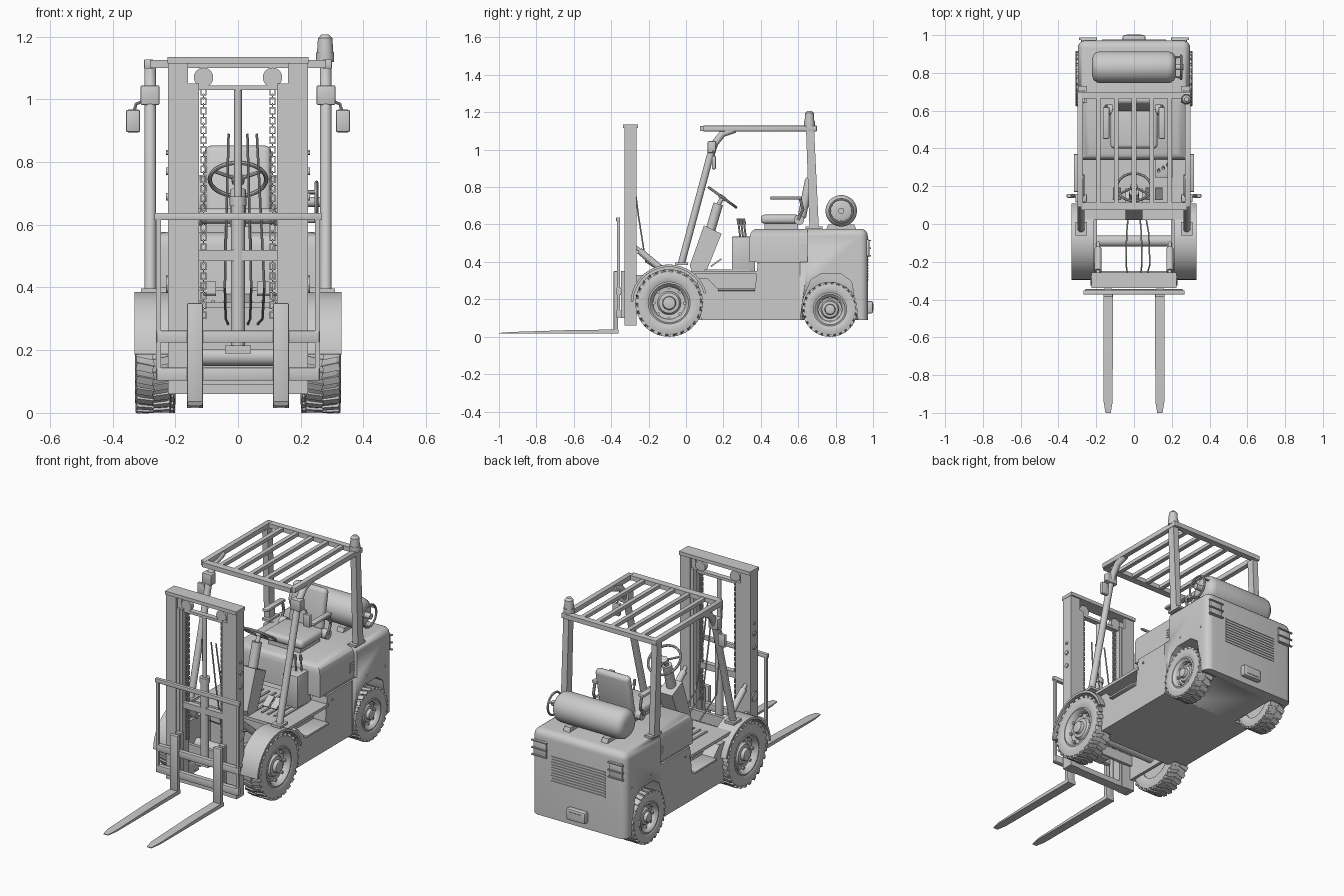
import bpy, bmesh
from math import pi, sin, cos, radians
from mathutils import Vector, Matrix

if "Cube" in bpy.data.objects:
    bpy.data.objects.remove(bpy.data.objects["Cube"])

# ---------- geometry helpers (each returns a bmesh in world coordinates) ----------
def box(x0, x1, y0, y1, z0, z1, bev=0, seg=2, pick=None):
    bm = bmesh.new()
    bmesh.ops.create_cube(bm, size=1, matrix=Matrix.Translation(((x0+x1)/2, (y0+y1)/2, (z0+z1)/2))
                          @ Matrix.Diagonal((x1-x0, y1-y0, z1-z0, 1)))
    if bev:
        es = [e for e in bm.edges if not pick or pick(e)]
        bmesh.ops.bevel(bm, geom=es, offset=bev, segments=seg, affect='EDGES', profile=0.5)
    return bm

def rot(bm, cent, axis, deg):
    bmesh.ops.rotate(bm, cent=cent, matrix=Matrix.Rotation(radians(deg), 3, axis), verts=bm.verts)
    return bm

def loft(rings, closed=False):
    bm = bmesh.new()
    rs = [[bm.verts.new(p) for p in r] for r in rings]
    n = len(rs[0])
    for a, b in zip(rs, rs[1:] + (rs[:1] if closed else [])):
        for i in range(n):
            bm.faces.new((a[i], a[(i+1) % n], b[(i+1) % n], b[i]))
    if not closed:
        bm.faces.new(rs[0])
        bm.faces.new(rs[-1])
    return bm

def prism(pts, x0, x1):
    return loft([[(x, y, z) for y, z in pts] for x in (x0, x1)])

def cyl(a, b, r, r2=None, n=24):
    bm, a, b = bmesh.new(), Vector(a), Vector(b)
    m = Matrix.Translation((a+b)/2) @ (b-a).to_track_quat('Z', 'Y').to_matrix().to_4x4()
    bmesh.ops.create_cone(bm, cap_ends=True, segments=n, radius1=r, radius2=r if r2 is None else r2,
                          depth=(b-a).length, matrix=m)
    return bm

def tube(pts, r, n=12, closed=False, ref=(1, 0, 0)):
    P, ref, rings = [Vector(p) for p in pts], Vector(ref), []
    for i, p in enumerate(P):
        a = P[i-1] if i or closed else p
        b = P[(i+1) % len(P)] if i < len(P)-1 or closed else p
        u = (b-a).cross(ref).normalized()
        v = (b-a).cross(u).normalized()
        rings.append([p + r*(cos(2*pi*k/n)*u + sin(2*pi*k/n)*v) for k in range(n)])
    return loft(rings, closed)

def hoop(c, normal, R, r, n=40):
    q = Vector(normal).to_track_quat('Z', 'Y')
    return tube([Vector(c) + q @ Vector((R*cos(2*pi*i/n), R*sin(2*pi*i/n), 0)) for i in range(n)], r, 8, True, normal)

def lathe(prof, c, n=56):
    bm = loft([[(x, c[0]+r*cos(2*pi*i/n), c[1]+r*sin(2*pi*i/n)) for x, r in prof] for i in range(n)], True)
    bmesh.ops.remove_doubles(bm, verts=bm.verts, dist=1e-5)
    return bm

def part(name, *bms, mir=False, angle=30):
    out, me = bmesh.new(), bpy.data.meshes.new(name)
    for b in bms:
        t = bpy.data.meshes.new('tmp')
        b.to_mesh(t)
        out.from_mesh(t)
        bpy.data.meshes.remove(t)
    bmesh.ops.recalc_face_normals(out, faces=out.faces)
    out.to_mesh(me)
    ob = bpy.data.objects.new(name, me)
    bpy.context.collection.objects.link(ob)
    bpy.ops.object.select_all(action='DESELECT')
    ob.select_set(True)
    bpy.context.view_layer.objects.active = ob
    bpy.ops.object.shade_smooth_by_angle(angle=radians(angle))
    if mir:
        ob.modifiers.new('mirror', 'MIRROR').use_mirror_merge = False
    return ob

# ---------- wheels ----------
def wheel(name, cx, cy, R, w, rim):
    c, h = (cy, R), w/2
    half = [(.85*h, rim), (.97*h, rim+.2*(R-rim)), (h, rim+.55*(R-rim)), (.93*h, .93*R), (.75*h, .965*R)]
    part(name+'_tire', lathe([(cx+x, r) for x, r in half] + [(cx-x, r) for x, r in half[::-1]], c), mir=True)
    lugs = []
    for i in range(26):
        for s in (1, -1):
            b = box(cx+s*.02*h, cx+s*.95*h, cy-.012, cy+.012, R+.92*R, 2*R)
            rot(b, (cx, cy, R), 'Z', s*12)
            lugs.append(rot(b, (cx, cy, R), 'X', 360*(i+(s > 0)*.5)/26))
    part(name+'_tread', *lugs, mir=True)
    prof = [(-.7*h, 0), (-.7*h, rim), (.9*h, rim+.004), (.95*h, rim-.004), (.75*h, rim-.016), (.4*h, rim-.022),
            (.35*h, .58*rim), (.6*h, .5*rim), (.65*h, .34*rim), (.95*h, .3*rim), (h, .2*rim), (h, 0)]
    bolts = []
    for i in range(8):
        y, z = cy+.76*rim*cos(i*pi/4), R+.76*rim*sin(i*pi/4)
        bolts.append(cyl((cx+.3*h, y, z), (cx+.6*h, y, z), .009, n=6))
    part(name+'_hub', lathe([(cx+x, r) for x, r in prof], c), *bolts, mir=True)

wheel('front_wheel', .27, -.09, .18, .116, .108)
wheel('rear_wheel', .255, .77, .146, .11, .085)
part('axles', cyl((-.25, -.09, .18), (.25, -.09, .18), .03), cyl((-.2, .77, .146), (.2, .77, .146), .025))

# ---------- body ----------
cw = part('counterweight', box(-.297, .297, .61, .972, .09, .577, .04, 5, lambda e: all(
    v.co.y > .9 for v in e.verts) and e.verts[0].co.z + e.verts[1].co.z > .5 or
    all(v.co.z > .5 for v in e.verts) and any(v.co.y > .9 for v in e.verts)))
arch = [(.6, 0), (.625, .2), (.67, .305), (.72, .335), (.83, .335), (.885, .295), (.935, 0)]
cut = part('arch_cutter', prism(arch, .19, .4), prism(arch, -.4, -.19), box(-.5, .5, .55, .65, .4, .7))
mod = cw.modifiers.new('arches', 'BOOLEAN')
mod.operation, mod.object = 'DIFFERENCE', cut
bpy.context.view_layer.objects.active = cw
bpy.ops.object.modifier_apply(modifier='arches')
bpy.data.objects.remove(cut)
part('chassis', box(-.22, .22, .03, .62, .09, .345))
part('side_panel', prism([(.08, .09), (.615, .09), (.615, .4), (.385, .4), (.368, .25), (.175, .25), (.118, .31), (.06, .31)],
     .2, .295), mir=True)
part('step_plate', box(.22, .318, .17, .37, .245, .257, .003), mir=True)
part('floor', box(-.3, .3, .02, .39, .335, .352), *[box(x/100-.006, x/100+.006, .1, .34, .35, .358) for x in range(-20, 21, 4)])
hood = [(.4, .28, .34), (.53, .28, .34), (.555, .272, .346), (.57, .255, .358), (.577, .23, .375)]
part('engine_hood', loft([[(-x, y, z), (x, y, z), (x, .652, z), (-x, .652, z)] for z, x, y in hood]),
     box(-.285, .285, .38, .65, .39, .405))
part('hood_vent', *[box(.275, .284, .61, .648, z, z+.008) for z in (.44, .455, .47, .485)], mir=True)
def arc(r, a0, a1, n=20):
    return [(-.09+r*cos(a0+(a1-a0)*i/n), .18+r*sin(a0+(a1-a0)*i/n)) for i in range(n+1)]
part('fender', prism(arc(.206, radians(15), radians(178)) + arc(.193, radians(178), radians(15)), .222, .33),
     prism(arc(.206, radians(15), radians(178)), .212, .222), mir=True)
part('grille', *[box(-.17, .17, .968, .976, .3+i*.0155, .308+i*.0155) for i in range(10)])
part('tow_hitch', box(-.06, .06, .965, 1.0, .125, .19, .008), box(-.04, .04, .99, 1.003, .14, .175))
part('rear_lamp', box(.2, .28, .965, .98, .43, .52, .004), *[box(.195, .29, .975, .988, z, z+.006) for z in (.43, .47, .512)], mir=True)
part('side_bolts', *[cyl((.29, y, z), (.3, y, z), .006, n=8) for y, z in ((.43, .36), (.74, .38), (.91, .37))], mir=True)

# ---------- overhead guard ----------
part('front_pillar', tube([(.28, -.025, .39), (.28, .13, .97), (.28, .155, 1.035), (.28, .195, 1.085), (.28, .26, 1.108)], .019, 16),
     box(.25, .31, -.06, .01, .383, .397), mir=True)
part('rear_pillar', prism([(.66, .58), (.71, .58), (.685, 1.105), (.642, 1.105)], .262, .297),
     box(.25, .297, .64, .73, .575, .588), mir=True)
part('roof_frame', box(.27, .3, .09, .7, 1.098, 1.128, .004), mir=True)
part('roof_bars', box(-.28, .28, .075, .115, 1.1, 1.126), box(-.28, .28, .665, .7, 1.1, 1.126),
     *[box(x-.012, x+.012, .1, .68, 1.104, 1.124) for x in (-.19, -.095, 0, .095, .19)])
part('beacon', cyl((.278, .66, 1.12), (.278, .66, 1.15), .029), cyl((.278, .66, 1.15), (.278, .66, 1.195), .026, .023),
     cyl((.278, .66, 1.195), (.278, .66, 1.207), .023, .012))
part('work_lamp', box(.25, .311, .115, .16, .982, 1.045, .006), mir=True)
part('mirror', box(.312, .357, .138, .16, .895, .967, .006), tube([(.29, .14, 1.0), (.325, .15, .985), (.335, .15, .95)], .005, 8, ref=(0, 1, 0)), mir=True)

# ---------- driver controls ----------
part('dash_column', prism([(.02, .38), (.096, .595), (.19, .55), (.11, .352), (.03, .352)], -.045, .045),
     cyl((0, .125, .55), (0, .172, .71), .026), cyl((0, .165, .69), (0, .195, .745), .012))
wc, wn = Vector((0, .195, .745)), Vector((0, .59, .81))
spokes = [wc + .09*(cos(a)*Vector((1, 0, 0)) + sin(a)*Vector((0, -.81, .59))) for a in (pi/6, 5*pi/6, -pi/2)]
part('steering_wheel', hoop(wc, wn, .09, .007), cyl(wc-wn*.012, wc+wn*.01, .02), *[cyl(wc, s, .006, n=8) for s in spokes])
part('pedals', *[rot(box(x-.02, x+.02, .13, .2, .39, .398), (x, .16, .39), 'X', 35) for x in (-.09, .08, .13)])
part('lever_console', box(.11, .205, .245, .37, .35, .535, .006))
for i, (x, y) in enumerate(((.13, .29), (.155, .305), (.18, .32))):
    part('lever_%d' % i, cyl((x, y, .53), (x, y-.01, .61), .005, n=8), cyl((x, y-.008, .6), (x, y-.012, .632), .01, .007, 10))

# ---------- seat ----------
part('seat', box(-.125, .125, .4, .61, .604, .652, .02, 4), box(-.1, .1, .42, .6, .575, .607),
     rot(box(-.107, .107, .595, .64, .63, .86, .022, 4), (0, .6, .63), 'X', -11))
part('armrest', box(.13, .165, .45, .62, .733, .75, .007), tube([(.148, .6, .625), (.148, .625, .68), (.148, .61, .74)], .008, 8),
     cyl((.115, .605, .625), (.15, .605, .625), .027), mir=True)

# ---------- gas tank ----------
part('gas_tank', lathe([(-.222, 0), (-.222, .045), (-.215, .065), (-.2, .079), (-.18, .084), (.18, .084), (.2, .079),
     (.215, .065), (.222, .045), (.222, 0)], (.83, .673)))
part('tank_collar', hoop((.25, .83, .673), (1, 0, 0), .062, .006), cyl((.22, .83, .673), (.262, .83, .673), .016),
     *[cyl((.21, .83+.06*cos(a), .673+.06*sin(a)), (.25, .83+.062*cos(a), .673+.062*sin(a)), .006, n=8) for a in (.5, 2.6, 4.7)])
part('tank_cradle', prism([(.75, .575), (.91, .575), (.9, .6), (.76, .6)], .1, .14), mir=True)

# ---------- mast ----------
part('outer_mast', box(.203, .223, -.33, -.265, .06, 1.125), box(.16, .21, -.33, -.314, .06, 1.12),
     box(.16, .21, -.281, -.265, .06, 1.12), mir=True)
part('inner_mast', box(.125, .142, -.325, -.27, .06, 1.05), box(.14, .165, -.327, -.313, .06, 1.05),
     box(.14, .165, -.283, -.268, .06, 1.05), mir=True)
part('mast_crossbars', box(-.225, .225, -.338, -.257, 1.115, 1.135), box(-.13, .13, -.32, -.29, .485, .52),
     box(-.2, .2, -.325, -.27, .06, .09), box(-.2, .2, -.268, -.25, .2, .26), box(-.13, .13, -.31, -.28, 1.03, 1.045))
part('mast_bolts', *[cyl((.22, -.297, z), (.23, -.297, z), r, n=12) for z, r in
     ((.69, .012), (.77, .012), (.83, .008), (.24, .012), (.41, .028))], mir=True)
part('tilt_cylinder', cyl((.19, -.25, .46), (.19, -.13, .36), .018), cyl((.19, -.27, .48), (.19, -.1, .335), .01),
     box(.195, .212, -.28, .05, .12, .33), mir=True)
part('lift_cylinder', cyl((0, -.3, .2), (0, -.3, .685), .023), cyl((0, -.3, .68), (0, -.3, 1.03), .012),
     cyl((0, -.3, .66), (0, -.3, .69), .027), box(-.042, .042, -.33, -.265, .19, .215))
part('chain_pulley', cyl((.11, -.31, 1.07), (.11, -.285, 1.07), .031, n=32), mir=True)
links = []
for i in range(24):
    z = .3 + i*.031
    links += [box(.1, .104, -.303, -.293, z, z+.024), box(.116, .12, -.303, -.293, z, z+.024), box(.1, .12, -.303, -.293, z, z+.004),
              box(.1, .12, -.303, -.293, z+.02, z+.024), box(.108, .112, -.305, -.291, z+.018, z+.037)]
part('lift_chain', *links, mir=True)
part('hoses', *[tube([(x, -.285, .89), (1.2*x, -.255, .65), (1.4*x, -.215, .4), (1.3*x, -.05, .3), (x, .05, .28)], .004, 8) for x in (-.03, .03, .06)])

# ---------- carriage and forks ----------
part('carriage', box(-.26, .26, -.372, -.345, .224, .262, .003), box(-.26, .26, -.372, -.345, .103, .144, .003))
part('carriage_rail', box(.12, .155, -.348, -.32, .1, .35), mir=True)
part('load_backrest', box(-.267, .267, -.373, -.352, .615, .638, .003))
part('backrest_post', box(.245, .261, -.37, -.354, .11, .62), mir=True)
def blade(y, h, z0, z1):
    return [(.137-h, y, z0), (.137+h, y, z0), (.137+h, y, z1), (.137-h, y, z1)]
part('fork', loft([blade(-.36, .025, .016, .038), blade(-.6, .025, .016, .036), blade(-.94, .024, .016, .025),
     blade(-1.0, .014, .016, .02)]), box(.112, .162, -.387, -.364, .016, .35, .003), mir=True)
